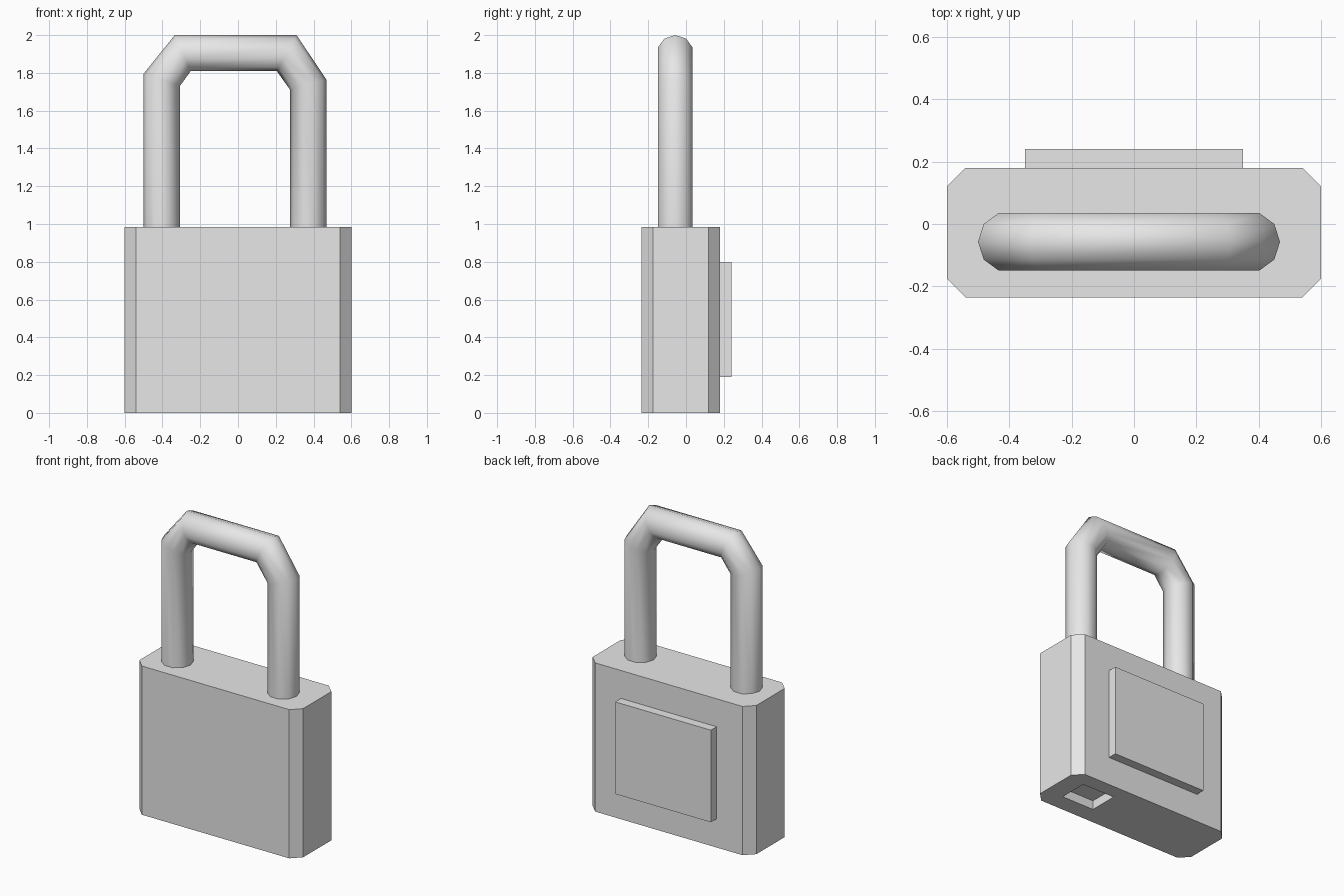
import bpy, bmesh
from math import cos, sin, tau
from mathutils import Vector

cube = bpy.data.objects.get("Cube")
if cube:
    bpy.data.objects.remove(cube, do_unlink=True)

metal = bpy.data.materials.new("light_grey")
metal.use_nodes = True
GREY = (0.8, 0.8, 0.8, 1)
metal.diffuse_color = GREY
metal.node_tree.nodes["Principled BSDF"].inputs["Base Color"].default_value = GREY


def finish(name, bm):
    """Turn a bmesh into a named object with the metal material."""
    bmesh.ops.recalc_face_normals(bm, faces=bm.faces)
    mesh = bpy.data.meshes.new(name)
    bm.to_mesh(mesh)
    bm.free()
    mesh.materials.append(metal)
    obj = bpy.data.objects.new(name, mesh)
    bpy.context.collection.objects.link(obj)
    return obj


def box(name, low, high, chamfer=0):
    """Box between two corners, with optional chamfered vertical edges."""
    low, high = Vector(low), Vector(high)
    bm = bmesh.new()
    bmesh.ops.create_cube(bm, size=1)
    for v in bm.verts:
        v.co = v.co * (high - low) + (low + high) / 2
    if chamfer:
        upright = [e for e in bm.edges
                   if abs(e.verts[0].co.z - e.verts[1].co.z) > 0.01]
        bmesh.ops.bevel(bm, geom=upright, offset=chamfer, segments=1,
                        affect='EDGES')
    return finish(name, bm)


# Lock body with chamfered corners and a keyway recess underneath
body = box("lock_body", (-0.6, -0.235, 0), (0.6, 0.18, 0.985), 0.06)
cutter = box("keyway_cutter", (0.23, -0.115, -0.1), (0.47, 0.08, 0.06))
cutter.hide_render = True
cut = body.modifiers.new("keyway", 'BOOLEAN')
cut.operation = 'DIFFERENCE'
cut.solver = 'EXACT'
cut.object = cutter
bpy.context.view_layer.objects.active = body
bpy.ops.object.modifier_apply(modifier=cut.name)
bpy.data.objects.remove(cutter, do_unlink=True)

# Raised plate on the back
box("back_plate", (-0.35, 0.17, 0.19), (0.35, 0.24, 0.80))

# Shackle: ten-sided tube with mitred bends (outer and inner x, z per ring)
SIDES, RADIUS, MID_Y = 10, 0.097, -0.057
rings = [
    ((-0.50, 0.90), (-0.308, 0.90)),
    ((-0.50, 1.795), (-0.308, 1.73)),
    ((-0.335, 2.0), (-0.25, 1.81)),
    ((0.31, 2.0), (0.205, 1.81)),
    ((0.468, 1.765), (0.276, 1.71)),
    ((0.468, 0.90), (0.276, 0.90)),
]
bm = bmesh.new()
loops = []
for outer, inner in rings:
    out, inn = Vector((outer[0], MID_Y, outer[1])), Vector((inner[0], MID_Y, inner[1]))
    centre, half = (out + inn) / 2, (out - inn) / 2
    loops.append([
        bm.verts.new(centre + half * cos(tau * i / SIDES)
                     + Vector((0, RADIUS * sin(tau * i / SIDES), 0)))
        for i in range(SIDES)])
for a, b in zip(loops, loops[1:]):
    for i in range(SIDES):
        j = (i + 1) % SIDES
        bm.faces.new((a[i], a[j], b[j], b[i]))
for f in bm.faces:
    f.smooth = True
for end in (loops[0], loops[-1]):
    bm.faces.new(end)
finish("shackle", bm)
